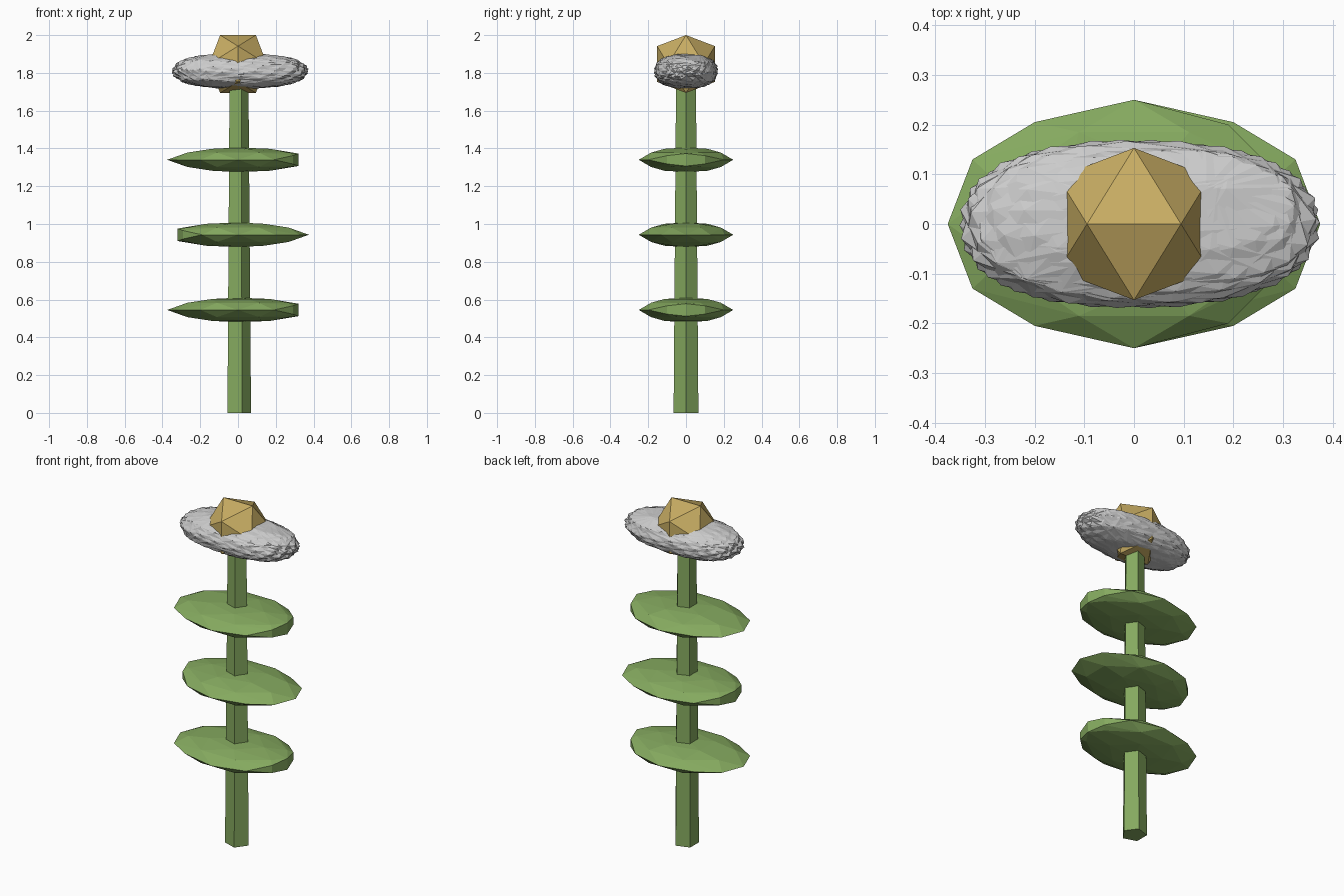
import bpy, bmesh, math
from mathutils import Vector, Matrix

if "Cube" in bpy.data.objects:
    bpy.data.objects.remove(bpy.data.objects["Cube"])


def material(name, rgb):
    m = bpy.data.materials.new(name)
    m.diffuse_color = (*rgb, 1)
    m.use_nodes = True
    m.node_tree.nodes["Principled BSDF"].inputs["Base Color"].default_value = m.diffuse_color
    return m


def add(name, bm, mat=None, loc=(0, 0, 0), turn=0):
    bmesh.ops.recalc_face_normals(bm, faces=bm.faces)
    me = bpy.data.meshes.new(name)
    bm.to_mesh(me)
    bm.free()
    ob = bpy.data.objects.new(name, me)
    ob.location = loc
    ob.rotation_euler.z = turn
    if mat:
        me.materials.append(mat)
    bpy.context.collection.objects.link(ob)
    return ob


def hull(points):
    bm = bmesh.new()
    for p in points:
        bm.verts.new(p)
    bmesh.ops.convex_hull(bm, input=bm.verts[:])
    return bm


green = material("plant_green", (0.235, 0.40, 0.115))
gold = material("gold", (0.58, 0.42, 0.126))

# Five-sided tapering stem with a corner on +x
bm = bmesh.new()
rings = []
for r, z in ((0.069, 0), (0.055, 1.8)):
    rings.append([bm.verts.new((r * math.cos(k * math.tau / 5), r * math.sin(k * math.tau / 5), z))
                  for k in range(5)])
for k in range(5):
    j = (k + 1) % 5
    bm.faces.new((rings[0][k], rings[0][j], rings[1][j], rings[1][k]))
bm.faces.new(rings[0][::-1])
bm.faces.new(rings[1])
add("stem", bm, green)


# Flat faceted leaf pads: pointed tip on -x, upright blunt edge on +x
def leaf_mesh():
    pts = [(-0.375, 0, 0)]
    for s in (-1, 1):
        for x, y in ((-0.325, 0.13), (-0.2, 0.205), (0, 0.25), (0.19, 0.2)):
            pts.append((x, s * y, 0))
        pts += [(0.32, 0, s * 0.033), (0.29, 0.1, s * 0.022), (0.29, -0.1, s * 0.022)]
        for k in range(8):
            a = (k + 0.5) * math.tau / 8
            pts.append((0.29 * math.cos(a), 0.2 * math.sin(a), s * 0.038))
        for k in range(5):
            a = k * math.tau / 5
            pts.append((0.17 * math.cos(a), 0.12 * math.sin(a), s * 0.058))
        pts.append((0, 0, s * 0.065))
    return hull(pts)


for i, z in enumerate((0.545, 0.943, 1.34)):
    add(f"leaf_{i + 1}", leaf_mesh(), green, (0, 0, z), math.pi * (i % 2))

# Spiky grey petals: low-poly spheres turned about z, overlapped and stretched along x
bm = bmesh.new()
for k in range(5):
    turn = Matrix.Rotation(math.radians(18 + k * 14.4), 4, 'Z')
    tilt = Matrix.Rotation(math.radians(7 * (k - 2)), 4, 'X')
    bmesh.ops.create_icosphere(bm, subdivisions=2, radius=1, matrix=turn @ tilt)
for v in bm.verts:
    d = Vector([math.copysign(abs(c) ** 0.85, c) for c in v.co])
    v.co = (d.x * (0.375 if d.x > 0 else 0.352), d.y * 0.17, d.z * 0.096)
add("petals", bm, None, (0, 0, 1.81))

# Golden icosahedron flower centre, top edge along x
a, b = 0.0946, 0.153
pts = []
for s in (-1, 1):
    for t in (-1, 1):
        pts += [(s * a, 0, t * b), (0, s * b, t * a), (s * b, t * a, 0)]
add("flower_centre", hull(pts), gold, (0, 0, 2 - b))
